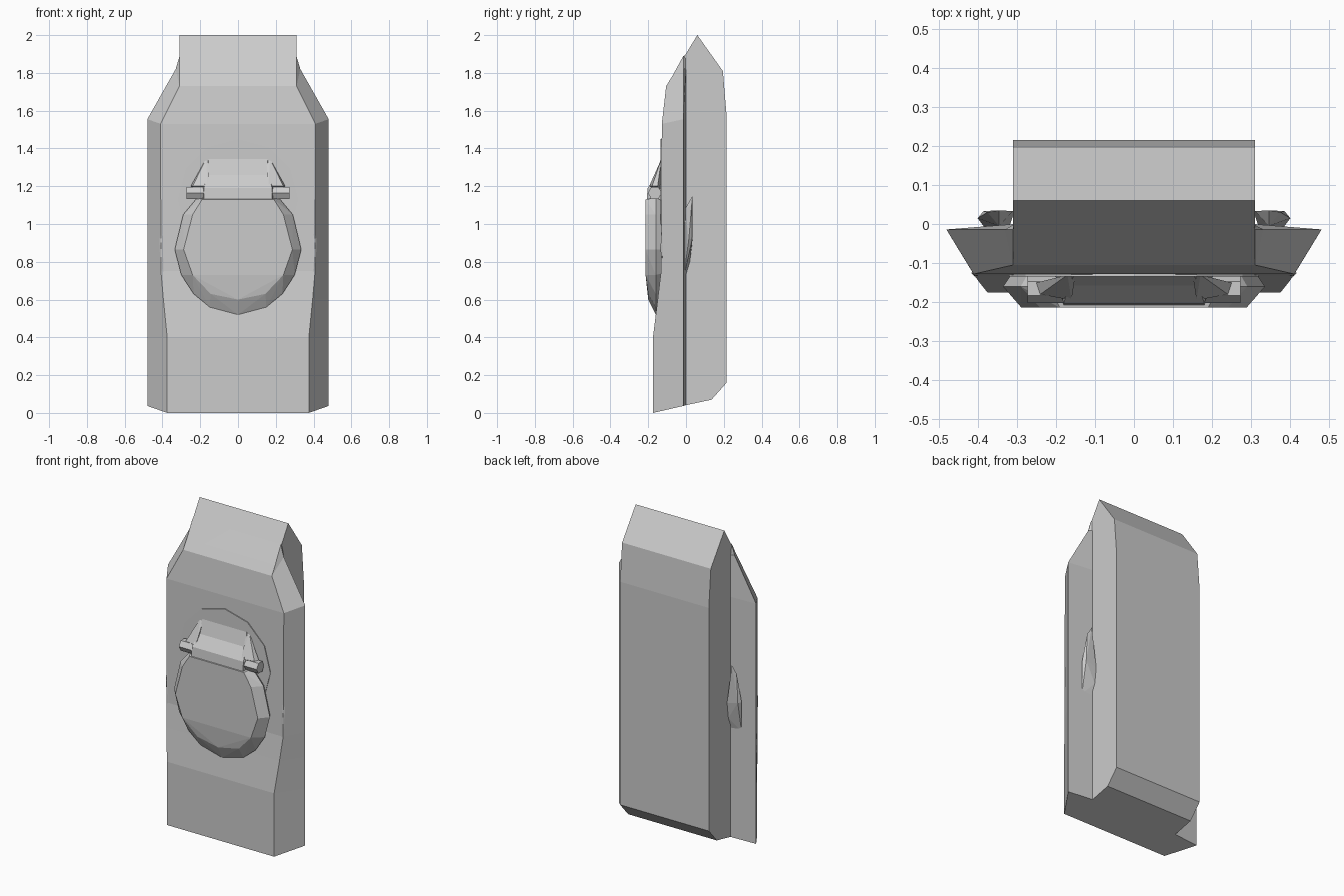
import bpy, bmesh, math

if "Cube" in bpy.data.objects:
    bpy.data.objects.remove(bpy.data.objects["Cube"])


def finish(bm, name):
    bmesh.ops.recalc_face_normals(bm, faces=bm.faces)
    mesh = bpy.data.meshes.new(name)
    bm.to_mesh(mesh)
    bm.free()
    ob = bpy.data.objects.new(name, mesh)
    bpy.context.collection.objects.link(ob)
    return ob


def loft(name, halves):
    """Skin between sections; each section is a right-hand half, mirrored in x."""
    bm = bmesh.new()
    rings = []
    for h in halves:
        loop = list(h) + [(-x, y, z) for x, y, z in reversed(h)]
        rings.append([bm.verts.new(p) for p in loop])
    n = len(rings[0])
    for a, b in zip(rings, rings[1:]):
        for i in range(n):
            j = (i + 1) % n
            bm.faces.new((a[i], a[j], b[j], b[i]))
    bm.faces.new(rings[0])
    bm.faces.new(rings[-1])
    return finish(bm, name)


def hull(name, pts):
    bm = bmesh.new()
    for p in pts:
        bm.verts.new(p)
    res = bmesh.ops.convex_hull(bm, input=bm.verts)
    junk = set(res["geom_interior"]) | set(res["geom_unused"])
    bmesh.ops.delete(bm, geom=[g for g in junk if isinstance(g, bmesh.types.BMVert)], context='VERTS')
    bmesh.ops.dissolve_limit(bm, angle_limit=math.radians(1), verts=bm.verts, edges=bm.edges)
    return finish(bm, name)


def both_sides(name, pts):
    for side, s in (("right", 1), ("left", -1)):
        hull(f"{name}_{side}", [(s * x, y, z) for x, y, z in pts])


# Central body: side profile extruded across the width
profile = [(0.06, 2), (0.195, 1.81), (0.215, 1.57), (0.215, 0.16),
           (0.135, 0.07), (0, 0.041), (-0.105, 1.73)]
bm = bmesh.new()
face = bm.faces.new([bm.verts.new((-0.31, y, z)) for y, z in profile])
ext = bmesh.ops.extrude_face_region(bm, geom=[face])
bmesh.ops.translate(bm, vec=(0.62, 0, 0),
                    verts=[v for v in ext["geom"] if isinstance(v, bmesh.types.BMVert)])
finish(bm, "lower_body")

# Upper deck with sloped sides: front corner, outer rim, inner rear edge
stations = [  # front x, y, z, rim x, rim z
    (0.375, -0.175, 0.0, 0.48, 0.037),
    (0.375, -0.175, 0.40, 0.48, 0.40),
    (0.395, -0.15, 0.60, 0.48, 0.60),
    (0.408, -0.132, 0.75, 0.48, 0.75),
    (0.41, -0.128, 1.53, 0.48, 1.555),
    (0.31, -0.105, 1.73, 0.33, 1.82),
    (0.309, -0.085, 1.76, 0.309, 1.89),
]
loft("upper_deck", [[(fx, fy, fz), (rx, -0.014, rz), (0.305, 0.0, rz + 0.004)]
                    for fx, fy, fz, rx, rz in stations])

# Thin turret ring
bpy.ops.mesh.primitive_cylinder_add(vertices=12, radius=0.32, depth=0.02,
                                    location=(0, -0.124, 1.13),
                                    rotation=(math.pi / 2, 0, 0))
bpy.context.object.name = "turret_ring"

# Turret: base, wide rim and raised front plate
rim = [(0, 0.52), (0.15, 0.56), (0.235, 0.63), (0.30, 0.73),
       (0.335, 0.865), (0.29, 1.05), (0.215, 1.14)]
plate = [(0, 0.60), (0.145, 0.63), (0.24, 0.73),
         (0.288, 0.865), (0.24, 1.05), (0.19, 1.13)]
pts = []
for s in (1, -1):
    for x, z in rim:
        pts.append((s * x, -0.16, z))
        pts.append((s * x * 0.93, -0.125, 0.87 + (z - 0.87) * 0.93))
    for x, z in plate:
        pts.append((s * x, -0.20 if z < 0.7 else -0.214, z))
hull("turret", pts)

# Turret neck tapering down to the deck
neck = [(1.08, 0.18, -0.212, 0.20), (1.19, 0.18, -0.203, 0.205),
        (1.26, 0.165, -0.157, 0.185), (1.345, 0.155, -0.134, 0.165)]
loft("turret_neck", [[(fw, y, z), (bw, -0.12, z)] for z, fw, y, bw in neck])

# Side pods: hexagonal barrels with a wedge fairing
pod = [(x, -0.165 + 0.037 * math.cos(k * math.pi / 3), 1.165 + 0.037 * math.sin(k * math.pi / 3))
       for x in (0.17, 0.272) for k in range(6)]
both_sides("side_pod", pod)
both_sides("pod_fairing", [(0.15, -0.13, 1.34), (0.17, -0.13, 1.345), (0.16, -0.165, 1.25),
                           (0.19, -0.14, 1.25), (0.25, -0.15, 1.20), (0.24, -0.18, 1.20),
                           (0.16, -0.195, 1.20), (0.17, -0.13, 1.14)])

# Pointed blisters under the side ledges
both_sides("ledge_blister", [(0.345, 0.035, 1.15), (0.375, 0.03, 1.10), (0.345, -0.005, 1.08),
                             (0.40, 0.015, 0.92), (0.385, 0.033, 0.92), (0.31, 0.033, 0.90),
                             (0.31, 0.02, 0.80), (0.38, -0.012, 0.72), (0.32, -0.01, 0.70)])

# Slim vents along the deck shoulders
both_sides("shoulder_vent", [(0.39, -0.128, 1.02), (0.41, -0.122, 1.01), (0.408, -0.134, 0.89),
                             (0.416, -0.125, 0.89), (0.39, -0.132, 0.65), (0.405, -0.128, 0.65)])
